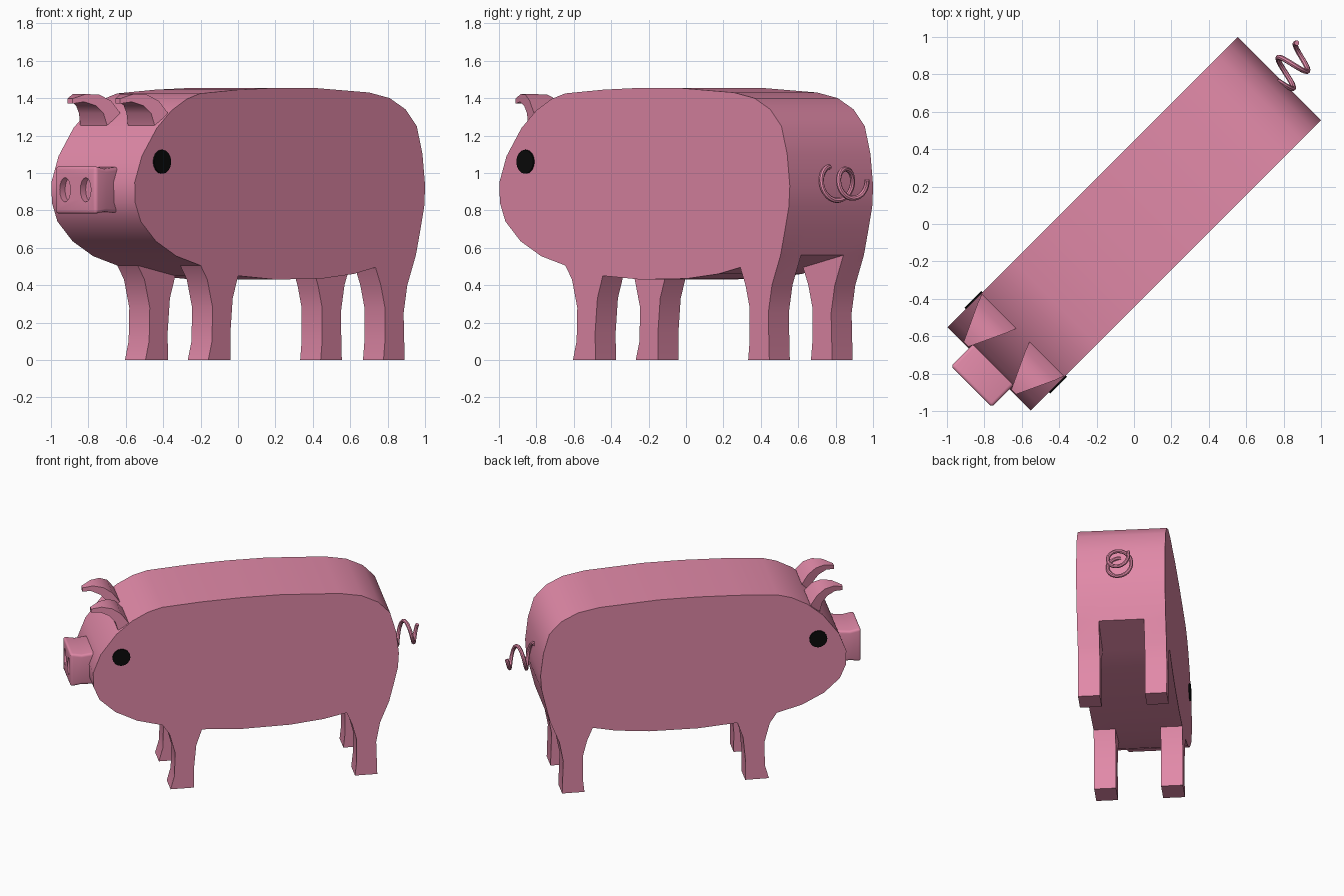
import bpy, bmesh, math
from mathutils import Matrix

old = bpy.data.objects.get("Cube")
if old:
    bpy.data.objects.remove(old, do_unlink=True)

# The animal is modelled along local x (nose at -x), then turned 45 degrees
TURN = Matrix.Rotation(math.radians(45), 4, 'Z')
HALF = 0.315      # half body width
INNER = 0.16      # inner side of the legs


def material(name, colour):
    m = bpy.data.materials.new(name)
    m.use_nodes = True
    m.diffuse_color = (*colour, 1)
    m.node_tree.nodes["Principled BSDF"].inputs["Base Color"].default_value = (*colour, 1)
    return m


PINK = material("pink skin", (0.75, 0.25, 0.39))
BLACK = material("eye black", (0.003, 0.003, 0.003))


def finish(name, bm, mat):
    bmesh.ops.recalc_face_normals(bm, faces=bm.faces)
    mesh = bpy.data.meshes.new(name)
    bm.to_mesh(mesh)
    bm.free()
    mesh.materials.append(mat)
    ob = bpy.data.objects.new(name, mesh)
    bpy.context.collection.objects.link(ob)
    ob.matrix_world = TURN
    return ob


def activate(ob):
    bpy.ops.object.select_all(action='DESELECT')
    ob.select_set(True)
    bpy.context.view_layer.objects.active = ob


def smooth(ob, angle=35):
    activate(ob)
    bpy.ops.object.shade_smooth_by_angle(angle=math.radians(angle))


def prism(name, profile, centre, half_width):
    """Side profile spread sideways; half_width is a function of x."""
    bm = bmesh.new()
    sides = [[bm.verts.new((x, centre + s * half_width(x), z)) for x, z in profile]
             for s in (-1, 1)]
    n = len(profile)
    for side in sides:
        bm.faces.new(side)
    for i in range(n):
        j = (i + 1) % n
        bm.faces.new((sides[0][i], sides[0][j], sides[1][j], sides[1][i]))
    return finish(name, bm, PINK)


def disc(name, centre, radii, depth, axis, mat):
    bm = bmesh.new()
    bmesh.ops.create_cone(bm, cap_ends=True, segments=16, radius1=1, radius2=1, depth=1)
    bmesh.ops.scale(bm, vec=(*radii, depth), verts=bm.verts)
    turn = Matrix.Rotation(math.pi / 2, 4, axis)
    bmesh.ops.transform(bm, matrix=Matrix.Translation(centre) @ turn, verts=bm.verts)
    return finish(name, bm, mat)


# Body and legs: one side profile in four runs
back = [(1.03, .56), (1.065, .7), (1.093, .82), (1.1, .93), (1.08, 1.1), (1.037, 1.25),
        (.952, 1.34), (.832, 1.4), (.676, 1.43), (.252, 1.455), (-.03, 1.455),
        (-.314, 1.445), (-.6, 1.425), (-.703, 1.395), (-.816, 1.335), (-.929, 1.24),
        (-1.042, 1.09), (-1.096, .95), (-1.092, .84), (-1.05, .74), (-.936, .635),
        (-.78, .555), (-.597, .505)]
front_leg = [(-.547, .43), (-.507, .28), (-.512, .1), (-.54, 0),
             (-.37, 0), (-.372, .15), (-.355, .33)]
belly = [(-.314, .45), (-.03, .43), (.32, .435), (.56, .46), (.725, .495)]
rear_leg = [(.765, .4), (.796, .28), (.796, .1), (.785, 0),
            (.945, 0), (.937, .25), (.965, .4)]

profile = back + front_leg + belly + rear_leg
count = len(profile)
bm = bmesh.new()
cols = [[bm.verts.new((x, y, z)) for x, z in profile]
        for y in (-HALF, -INNER, INNER, HALF)]
bm.faces.new(cols[0])
bm.faces.new(cols[3])
leg_starts = (len(back) - 1, len(back + front_leg + belly) - 1)
legs = [[(s + k) % count for k in range(len(front_leg) + 2)] for s in leg_starts]
leg_edges = {i for leg in legs for i in leg[:-1]}
for i in range(count):
    j = (i + 1) % count
    for c in range(3):
        if c != 1 or i not in leg_edges:
            bm.faces.new((cols[c][i], cols[c][j], cols[c + 1][j], cols[c + 1][i]))
for leg in legs:
    a, b = leg[0], leg[-1]
    for c in (1, 2):
        bm.faces.new([cols[c][i] for i in leg])
    bm.faces.new((cols[1][a], cols[1][b], cols[2][b], cols[2][a]))
bmesh.ops.delete(bm, geom=[v for v in bm.verts if not v.link_faces], context='VERTS')
smooth(finish("body_and_legs", bm, PINK), 28)

# Snout with rounded edges and two sunken nostrils
snout = prism("snout", [(-1.23, .78), (-1.23, 1.038), (-1.15, 1.022), (-1.03, 1.035),
                        (-1.03, .785), (-1.15, .792)], 0, lambda x: .155)
bevel = snout.modifiers.new("rounding", 'BEVEL')
bevel.width = .018
bevel.segments = 3
bevel.limit_method = 'ANGLE'
activate(snout)
bpy.ops.object.modifier_apply(modifier=bevel.name)
for s in (-1, 1):
    cutter = disc("nostril_cutter", (-1.23, s * .078, .91), (.065, .04), .08, 'Y', PINK)
    cutter.hide_render = True
    cut = snout.modifiers.new("nostril", 'BOOLEAN')
    cut.operation = 'DIFFERENCE'
    cut.solver = 'EXACT'
    cut.object = cutter
    activate(snout)
    bpy.ops.object.modifier_apply(modifier=cut.name)
    bpy.data.objects.remove(cutter, do_unlink=True)
smooth(snout)

# Ears and eyes on both sides
ear_profile = [(-.84, 1.32), (-.89, 1.385), (-.95, 1.418), (-1.02, 1.422), (-1.09, 1.397),
               (-1.09, 1.37), (-1.03, 1.38), (-.97, 1.36), (-.93, 1.32), (-.91, 1.25)]
for side, s in (("left", 1), ("right", -1)):
    ear = prism(side + "_ear", ear_profile, s * .18,
                lambda x: .018 + .112 * min(1, (x + 1.09) / .24))
    smooth(ear)
    disc(side + "_eye", (-.894, s * (HALF + .004), 1.06), (.064, .064), .012, 'X', BLACK)

# Curly tail
curve = bpy.data.curves.new("tail", 'CURVE')
curve.dimensions = '3D'
curve.bevel_depth = .014
curve.bevel_resolution = 2
curve.use_fill_caps = True
steps = 56
line = curve.splines.new('POLY')
line.points.add(steps)
for k, p in enumerate(line.points):
    t = k / steps
    a = t * 1.8 * math.tau
    r = .092 - .02 * t
    p.co = (1.085 + .215 * t, -r * math.sin(a), .94 + r * math.cos(a), 1)
curve.materials.append(PINK)
tail = bpy.data.objects.new("tail", curve)
bpy.context.collection.objects.link(tail)
tail.matrix_world = TURN
activate(tail)
bpy.ops.object.convert(target='MESH')
smooth(bpy.context.object, 40)
